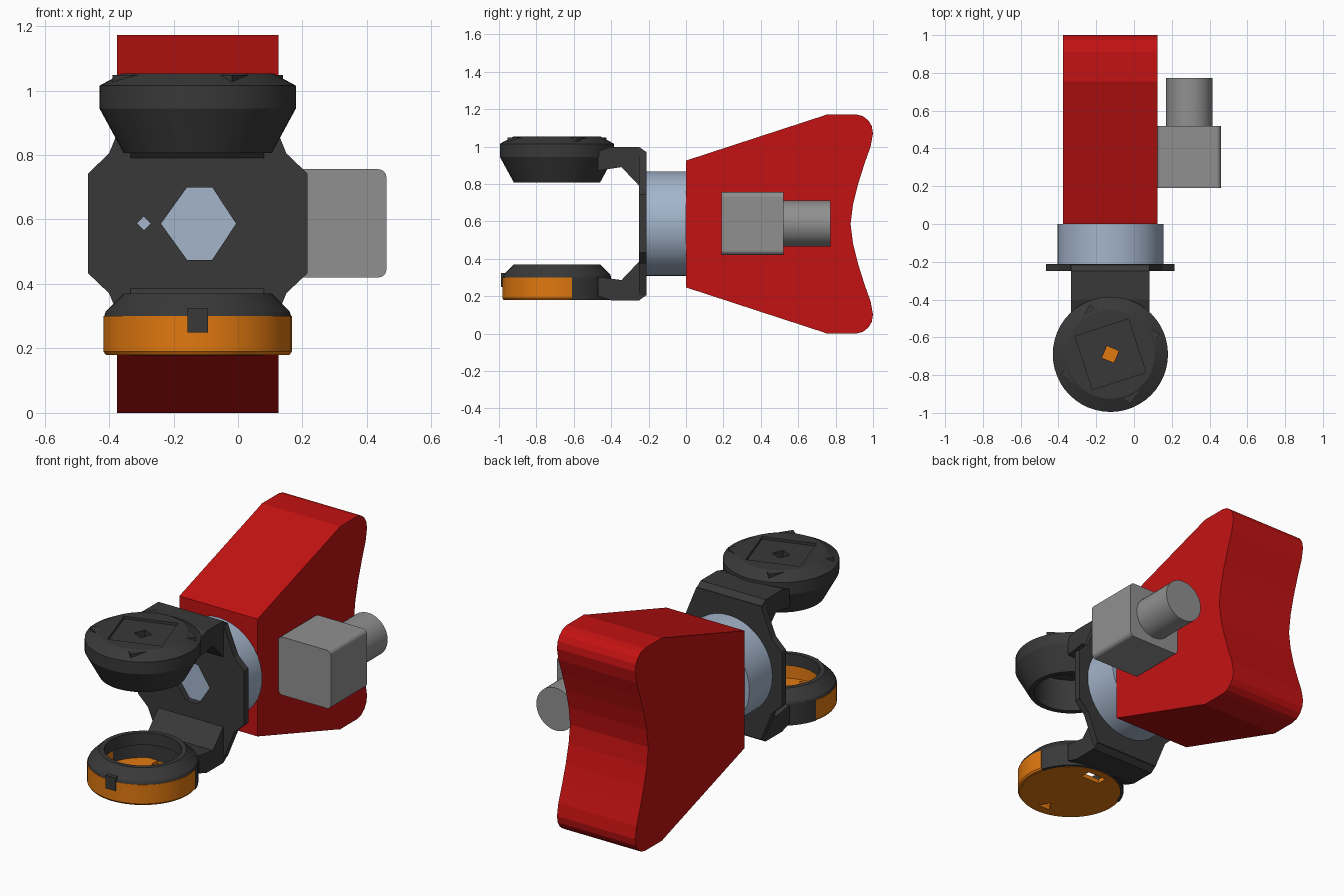
import bpy, bmesh, math
from mathutils import Vector, Matrix

if "Cube" in bpy.data.objects:
    bpy.data.objects.remove(bpy.data.objects["Cube"])

CX, DY, CZ = -0.125, -0.69, 0.588   # fork centre line, disc axis, mid height


def mat(name, rgb):
    m = bpy.data.materials.new(name)
    m.diffuse_color = (*rgb, 1)
    m.use_nodes = True
    m.node_tree.nodes["Principled BSDF"].inputs["Base Color"].default_value = m.diffuse_color
    return m


RED = mat("red", (0.55, 0.006, 0.006))
DARK = mat("charcoal", (0.04, 0.04, 0.04))
ORANGE = mat("orange", (0.75, 0.19, 0.005))
BLUE = mat("pale_blue", (0.37, 0.46, 0.60))
GREY = mat("mid_grey", (0.28, 0.28, 0.28))


def finish(bm, name, m, smooth=False):
    bmesh.ops.remove_doubles(bm, verts=bm.verts, dist=1e-5)
    bmesh.ops.recalc_face_normals(bm, faces=bm.faces)
    me = bpy.data.meshes.new(name)
    bm.to_mesh(me)
    bm.free()
    ob = bpy.data.objects.new(name, me)
    bpy.context.collection.objects.link(ob)
    if m:
        me.materials.append(m)
    if smooth:
        bpy.ops.object.select_all(action='DESELECT')
        ob.select_set(True)
        bpy.context.view_layer.objects.active = ob
        bpy.ops.object.shade_smooth_by_angle(angle=math.radians(25))
    return ob


def prism(name, pts, axis, lo, hi, m=None):
    """Extrude a 2D outline along x (yz outline), y (xz) or z (xy)."""
    place = {'x': lambda a, b, t: (t, a, b),
             'y': lambda a, b, t: (a, t, b),
             'z': lambda a, b, t: (a, b, t)}[axis]
    bm = bmesh.new()
    f = bm.faces.new([bm.verts.new(place(a, b, lo)) for a, b in pts])
    r = bmesh.ops.extrude_face_region(bm, geom=[f])
    d = Vector(place(0, 0, hi - lo))
    bmesh.ops.translate(bm, vec=d, verts=[v for v in r['geom'] if isinstance(v, bmesh.types.BMVert)])
    return finish(bm, name, m)


def rect(x0, x1, y0, y1):
    return [(x0, y0), (x1, y0), (x1, y1), (x0, y1)]


def ngon(cx, cy, r, n, start=0):
    a = [math.radians(start) + math.tau * i / n for i in range(n)]
    return [(cx + r * math.cos(t), cy + r * math.sin(t)) for t in a]


def lathe(name, prof, m, a0=0, a1=360, seg=48):
    """Turn a closed (radius, z) profile about the disc axis."""
    bm = bmesh.new()
    full = a1 - a0 == 360
    rings = []
    for i in range(seg if full else seg + 1):
        t = math.radians(a0 + (a1 - a0) * i / seg)
        rings.append([bm.verts.new((CX + r * math.cos(t), DY + r * math.sin(t), z)) for r, z in prof])
    n = len(prof)
    for i in range(seg):
        a, b = rings[i], rings[(i + 1) % len(rings)]
        for j in range(n):
            k = (j + 1) % n
            if prof[j][0] or prof[k][0]:
                bm.faces.new((a[j], a[k], b[k], b[j]))
    if not full:
        bm.faces.new(rings[0])
        bm.faces.new(rings[-1])
    return finish(bm, name, m, True)


def rod_y(name, x, z, r, y0, y1, m):
    bm = bmesh.new()
    bmesh.ops.create_cone(bm, cap_ends=True, segments=40, radius1=r, radius2=r, depth=y1 - y0,
                          matrix=Matrix.Translation((x, (y0 + y1) / 2, z)) @ Matrix.Rotation(math.pi / 2, 4, 'X'))
    return finish(bm, name, m, True)


def cut(ob, cutter):
    cutter.hide_render = True
    cutter.hide_set(True)
    mod = ob.modifiers.new("cut", 'BOOLEAN')
    mod.operation, mod.solver, mod.object = 'DIFFERENCE', 'EXACT', cutter


# Red body: upper half of the side outline, mirrored about mid height
half = [(0, .925), (.72, 1.16), (.755, 1.172), (.91, 1.172), (.945, 1.163), (.975, 1.14),
        (.993, 1.11), (1.0, 1.07), (.987, 1.0), (.955, .91), (.92, .80), (.893, .69)]
body_pts = half + [(.88, CZ - .002)] + [(y, 1.172 - z) for y, z in reversed(half)]
prism("body", body_pts, 'x', -.375, .125, RED)

# Swivel drum between body and fork
rod_y("swivel_drum", CX, CZ, .28, -.215, 0, BLUE)

# Motor block with rounded long edges, and its round can
h, c, r = .168, .025, .025
corners = []
for sx, sz, s in ((1, 1, 0), (-1, 1, 90), (-1, -1, 180), (1, -1, 270)):
    for k in range(5):
        t = math.radians(s + 22.5 * k)
        corners.append((.2925 + sx * (h - c) + r * math.cos(t), CZ + sz * (h - c) + r * math.sin(t)))
prism("motor_block", corners, 'y', .19, .52, GREY)
rod_y("motor_can", .2925, CZ, .123, .515, .773, GREY)

# Fork plate with a large six-sided hole and a small diamond hole
quarter = [(.34, .155), (.275, .217), (.207, .385)]
plate_pts = []
for sx, sz, q in ((1, 1, quarter), (-1, 1, quarter[::-1]), (-1, -1, quarter), (1, -1, quarter[::-1])):
    plate_pts += [(CX + sx * x, CZ + sz * z) for x, z in q]
plate = prism("fork_plate", plate_pts, 'y', -.25, -.211, DARK)
cut(plate, prism("hub_hole_cutter", [(-.239, .587), (-.158, .70), (-.08, .70), (-.006, .587),
                                     (-.08, .475), (-.158, .475)], 'y', -.3, -.18))
cut(plate, prism("pin_hole_cutter", ngon(-.292, .588, .021, 4), 'y', -.3, -.18))

# Fork arms, the lower mirrored from the upper
arm = [(-.212, .97), (-.25, .998), (-.40, .998), (-.47, .975), (-.47, .872), (-.345, .89), (-.25, .79), (-.212, .79)]
prism("upper_arm", arm, 'x', -.334, .081, DARK)
prism("lower_arm", [(y, 2 * CZ - z) for y, z in arm], 'x', -.334, .081, DARK)

# Upper disc, hollow underneath, with square sunken panel and centre hole
upper = lathe("upper_disc", [(0, 1.05), (.235, 1.053), (.305, 1.015), (.305, .945), (.23, .807),
                             (.2, .807), (.2, 1.0), (0, 1.0)], DARK)
cut(upper, prism("panel_cutter", ngon(CX, DY, .21, 4, 63), 'z', 1.037, 1.1))
cut(upper, prism("centre_hole_cutter", ngon(CX, DY, .048, 4, 22), 'z', .95, 1.1))
for i in range(4):   # twisted grip wedges around the panel
    pts = []
    for rad, deg in ((.20, 8), (.285, 22), (.235, 62)):
        t = math.radians(deg + 90 * i)
        pts.append((CX + rad * math.cos(t), DY + rad * math.sin(t)))
    prism(f"grip_wedge_{i + 1}", pts, 'z', 1.02, 1.048, DARK)

# Lower ring, rear collar and front clip
lathe("lower_ring", [(.29, .30), (.285, .315), (.23, .37), (.203, .37), (.203, .30)], DARK)
wall = [(.25, .18), (.29, .18), (.29, .302), (.25, .302)]
lathe("rear_collar", wall, DARK, 16, 164, 24)
prism("front_clip", rect(-.157, -.093, -.988, -.95), 'z', .25, .325, DARK)

# Orange cup: front wall and floor with two latch openings
lathe("cup_wall", [(.25, .18), (.285, .18), (.292, .19), (.292, .30), (.25, .30)], ORANGE, 164, 376, 36)
floor = lathe("cup_floor", [(0, .179), (.272, .179), (.272, .205), (0, .205)], ORANGE)
cut(floor, prism("rear_latch_cutter", rect(CX - .06, CX + .06, -.525, -.465), 'z', .1, .3))
cut(floor, prism("front_latch_cutter", [(CX - .04, -.92), (CX + .04, -.92), (CX, -.86)], 'z', .1, .3))
